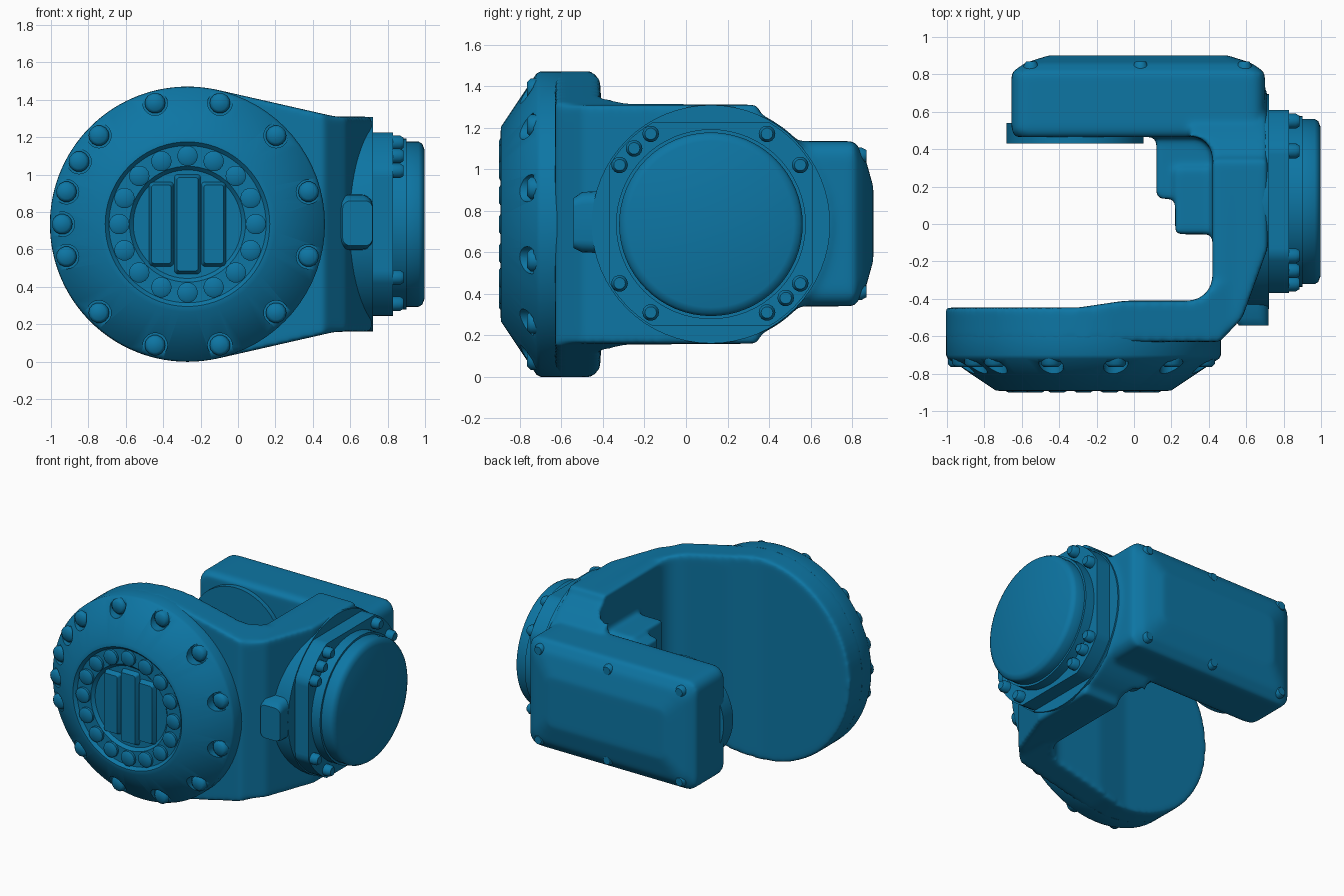
import bpy, bmesh
from math import sin, cos, radians, pi

if "Cube" in bpy.data.objects:
    bpy.data.objects.remove(bpy.data.objects["Cube"])

CX, CZ = -0.27, 0.735      # front cover axis (along y)
WY = 0.12                  # wrist axis (along x), same height CZ

paint = bpy.data.materials.new("blue_paint")
paint.diffuse_color = (0.004, 0.18, 0.37, 1)
paint.use_nodes = True
paint.node_tree.nodes["Principled BSDF"].inputs["Base Color"].default_value = paint.diffuse_color


def to3d(u, v, h, axis):
    return {'x': (h, u, v), 'y': (u, h, v), 'z': (u, v, h)}[axis]


def build(name, solids, axis, angle=35):
    """Each solid is a list of (outline, height) rings, lofted and capped."""
    bm = bmesh.new()
    for rings in solids:
        vs = [[bm.verts.new(to3d(u, v, h, axis)) for u, v in pts] for pts, h in rings]
        for a, b in zip(vs, vs[1:]):
            n = len(a)
            for i in range(n):
                bm.faces.new((a[i], a[(i + 1) % n], b[(i + 1) % n], b[i]))
        bm.faces.new(vs[0])
        bm.faces.new(vs[-1])
    bmesh.ops.recalc_face_normals(bm, faces=bm.faces)
    me = bpy.data.meshes.new(name)
    bm.to_mesh(me)
    bm.free()
    me.materials.append(paint)
    ob = bpy.data.objects.new(name, me)
    bpy.context.collection.objects.link(ob)
    smooth(ob, angle)
    return ob


def select(ob):
    bpy.ops.object.select_all(action='DESELECT')
    ob.select_set(True)
    bpy.context.view_layer.objects.active = ob


def smooth(ob, angle):
    select(ob)
    bpy.ops.object.shade_smooth_by_angle(angle=radians(angle))


def boolean(ob, other, op):
    m = ob.modifiers.new("bool", 'BOOLEAN')
    m.operation, m.object, m.solver = op, other, 'EXACT'
    select(ob)
    bpy.ops.object.modifier_apply(modifier=m.name)
    bpy.data.objects.remove(other)


def arc(cu, cv, r, a0, a1, n):
    return [(cu + r * cos(radians(a0 + (a1 - a0) * i / n)),
             cv + r * sin(radians(a0 + (a1 - a0) * i / n))) for i in range(n + 1)]


def circle(cu, cv, r, n=64, flat=9):
    """Circle, optionally cut flat on its four sides."""
    cl = lambda d: max(-flat, min(flat, d))
    return [(cu + cl(r * cos(2 * pi * i / n)), cv + cl(r * sin(2 * pi * i / n))) for i in range(n)]


def rrect(u0, u1, v0, v1, r):
    return (arc(u1 - r, v1 - r, r, 0, 90, 5) + arc(u0 + r, v1 - r, r, 90, 180, 5)
            + arc(u0 + r, v0 + r, r, 180, 270, 5) + arc(u1 - r, v0 + r, r, 270, 360, 5))


def prism(pts, a, b):
    return [(pts, a), (pts, b)]


def lathe(cu, cv, profile, n=64):
    return [(circle(cu, cv, r, n), h) for r, h in profile]


def bolts(name, centres, r, base, top, axis):
    mid = base + (top - base) * 0.75
    prof = [(r, base), (r, mid), (r * 0.7, top)]
    return build(name, [lathe(u, v, prof, 14) for u, v in centres], axis, 50)


def mirror_z(pts):
    return pts + [(u, 2 * CZ - v) for u, v in reversed(pts)]


# Cast body: U-shaped plan cut by the front and side outlines
plan = ([(-1.02, -0.63), (0.46, -0.63), (0.58, -0.5), (0.715, -0.13), (0.715, 0.76), (0.30, 0.76),
         (0.30, 0.465)] + arc(0.30, 0.35, 0.12, 80, 0, 5)
        + arc(0.29, -0.28, 0.13, 0, -90, 6) + [(-0.05, -0.41), (-0.3, -0.447), (-1.02, -0.447)])
body = build("cast_body", [prism(plan, -0.1, 1.6)], 'z')
front = arc(CX, CZ, 0.736, 78, 282, 60) + [(0.52, 0.16), (0.8, 0.16), (0.8, 1.31), (0.52, 1.31)]
boolean(body, build("cut_front", [prism(front, -1, 1)], 'y'), 'INTERSECT')
side = mirror_z([(-0.9, 1.6), (-0.412, 1.6), (-0.412, 1.39), (-0.385, 1.345), (-0.3, 1.315),
                 (0.34, 1.31)] + arc(WY, CZ, 0.58, 65, 3, 16))
boolean(body, build("cut_side", [prism(side, -2, 2)], 'x'), 'INTERSECT')

# Rear arm with a stepped, chamfered back, joined to the body
arm = [(rrect(-0.655 + i, 0.70 - i, 0.34 + k, 1.135 - k, r), y) for i, k, r, y in (
    (0.02, 0.02, 0.08, 0.465), (0, 0, 0.08, 0.50), (0, 0, 0.08, 0.81),
    (0.07, 0.07, 0.07, 0.86), (0.2, 0.22, 0.05, 0.902))]
boolean(body, build("arm_part", [arm], 'y'), 'UNION')

# Stepped gear housing inside the fork
for x0, y0, y1, z0 in ((0.12, 0.135, 0.6, 0.46), (0.22, -0.055, 0.3, 0.43)):
    box = prism(rrect(x0, 0.5, y0, y1, 0.02), z0, 2 * CZ - z0)
    boolean(body, build("housing_part", [box], 'z'), 'UNION')

# Soften all casting edges
m = body.modifiers.new("remesh", 'REMESH')
m.mode, m.voxel_size, m.use_smooth_shade = 'VOXEL', 0.015, True
m = body.modifiers.new("soften", 'SMOOTH')
m.factor, m.iterations = 0.5, 14

# Front cover: cone with a recessed centre and bolt pockets
cover = build("front_cover", [lathe(CX, CZ, [
    (0.70, -0.58), (0.735, -0.60), (0.735, -0.70), (0.725, -0.72), (0.47, -0.89),
    (0.44, -0.893), (0.42, -0.872), (0.31, -0.872), (0.29, -0.85)], 72)], 'y')
ring = [(CX + 0.67 * cos(radians(a)), CZ + 0.67 * sin(radians(a)))
        for a in [15 + 30 * k for k in range(12)] + [150, 180]]
boolean(cover, build("pocket_cut", [prism(circle(u, v, 0.066, 20), -0.735, -1) for u, v in ring], 'y'),
        'DIFFERENCE')
smooth(cover, 35)
bolts("cover_rim_bolts", ring, 0.055, -0.70, -0.765, 'y')
bolts("cover_centre_bolts", circle(CX, CZ, 0.365, 16), 0.055, -0.86, -0.9, 'y')

# Vertical ribs in the middle of the cover
build("cover_ribs", [[(rrect(x - w, x + w, CZ - l, CZ + l, 0.02), -0.84),
                      (rrect(x - w * .75, x + w * .75, CZ - l + .02, CZ + l - .02, 0.015), -0.885)]
                     for x, w, l in ((-0.41, 0.07, 0.23), (-0.27, 0.075, 0.27), (-0.13, 0.07, 0.23))], 'y')

# Wrist ring, flattened flange and end cap on the right
build("wrist_ring", [lathe(WY, CZ, [(0.565, 0.5), (0.574, 0.56), (0.574, 0.722)])], 'x')
build("wrist_flange", [prism(circle(WY, CZ, 0.565, 96, 0.49), 0.70, 0.83)], 'x')
build("wrist_cap", [lathe(WY, CZ, [(0.457, 0.82), (0.457, 0.90), (0.442, 0.90), (0.442, 0.965),
                                   (0.43, 0.985), (0.40, 0.997)])], 'x', 50)
flange = [(-0.17, 1.17), (-0.25, 1.1), (-0.32, 1.02), (0.39, 1.17), (0.55, 1.02),
          (-0.32, 0.45), (-0.17, 0.31), (0.39, 0.31), (0.48, 0.38), (0.55, 0.45)]
bolts("flange_bolts", flange, 0.04, 0.81, 0.885, 'x')

# Small front stop block
build("stop_block", [[(rrect(0.52, 0.72, 0.59, 0.90, 0.06), -0.3), (rrect(0.53, 0.72, 0.60, 0.89, 0.06), -0.5),
                      (rrect(0.56, 0.72, 0.62, 0.86, 0.04), -0.542)]], 'y')

# Bearing pad on the inner side of the rear arm
build("bearing_pad", [prism(circle(-0.315, CZ, 0.367), 0.43, 0.54)], 'y')

# Bolts on the back of the rear arm
bolts("arm_bolts", [(x, z) for x in (-0.55, 0.035, 0.59) for z in (0.41, 1.065)], 0.04, 0.78, 0.868, 'y')
